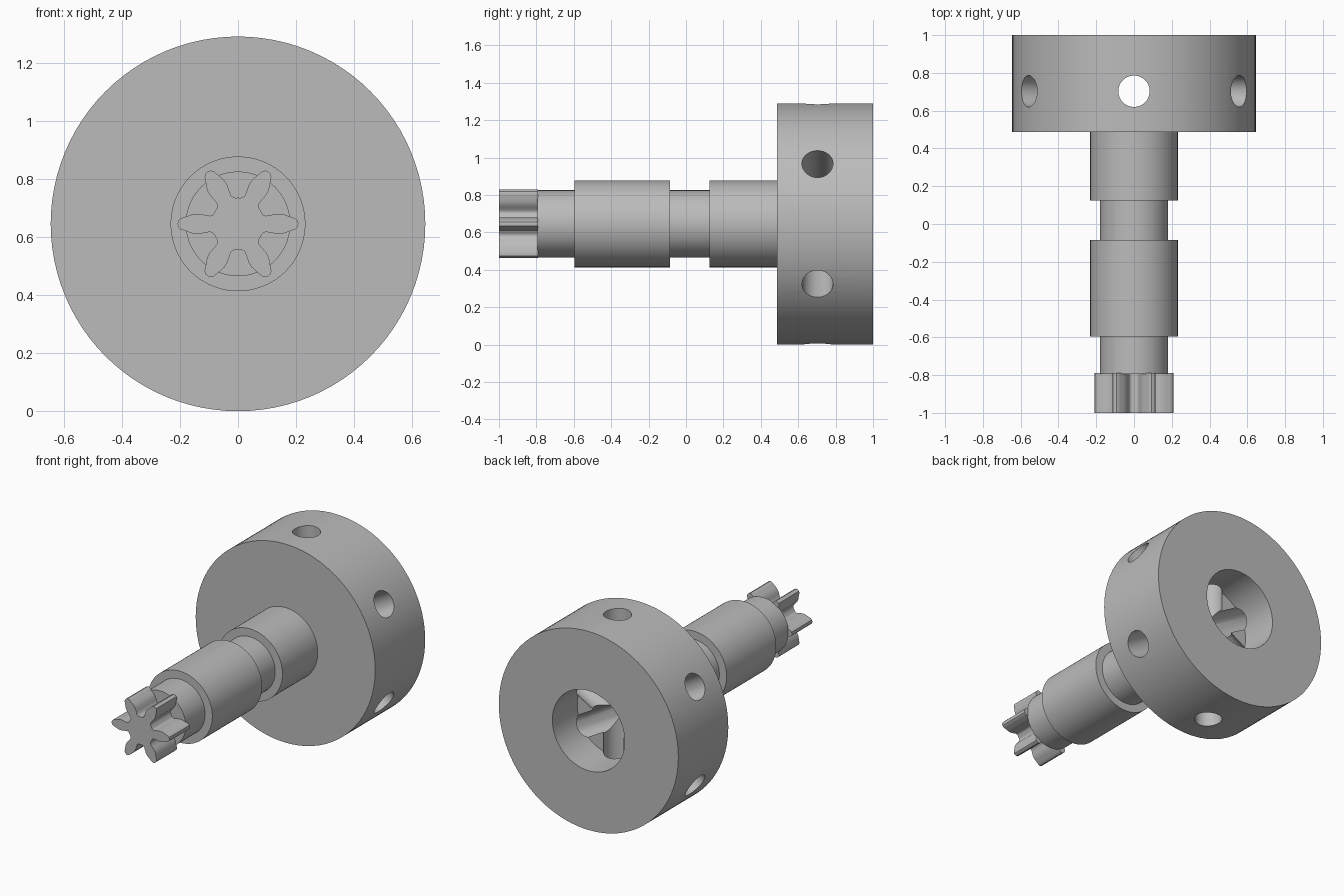
import bpy
import bmesh
from math import pi, radians, sin, cos
from mathutils import Matrix, Vector

if "Cube" in bpy.data.objects:
    bpy.data.objects.remove(bpy.data.objects["Cube"], do_unlink=True)

AXIS_Z = 0.645  # height of the shaft axis

steel = bpy.data.materials.new("plain_grey")
steel.use_nodes = True
GREY = (0.5, 0.5, 0.5, 1)
steel.diffuse_color = GREY
steel.node_tree.nodes["Principled BSDF"].inputs["Base Color"].default_value = GREY


def make_object(name, bm):
    bmesh.ops.recalc_face_normals(bm, faces=bm.faces[:])
    mesh = bpy.data.meshes.new(name)
    bm.to_mesh(mesh)
    bm.free()
    mesh.materials.append(steel)
    obj = bpy.data.objects.new(name, mesh)
    obj.location.z = AXIS_Z
    bpy.context.collection.objects.link(obj)
    return obj


def activate(obj):
    bpy.ops.object.select_all(action='DESELECT')
    obj.select_set(True)
    bpy.context.view_layer.objects.active = obj


def smooth(obj):
    activate(obj)
    bpy.ops.object.shade_smooth_by_angle(angle=radians(32))


def lathe(name, profile, steps=96):
    """Spin a (radius, y) profile round the y axis."""
    bm = bmesh.new()
    verts = [bm.verts.new((r, y, 0)) for r, y in profile]
    edges = [bm.edges.new(pair) for pair in zip(verts, verts[1:])]
    bmesh.ops.spin(bm, geom=verts + edges, cent=(0, 0, 0), axis=(0, 1, 0),
                   angle=2 * pi, steps=steps, use_merge=False)
    bmesh.ops.remove_doubles(bm, verts=bm.verts[:], dist=1e-5)
    return make_object(name, bm)


# Flange with a blind bore in its back face
flange = lathe("flange", [(0, 0.487), (0.645, 0.487), (0.645, 1),
                          (0.26, 1), (0.26, 0.745), (0, 0.745)])

# Three cross drillings through the flange, giving six radial holes
for i in range(3):
    bm = bmesh.new()
    turn = Matrix.Rotation(i * pi / 3, 4, 'Y')
    bmesh.ops.create_cone(bm, cap_ends=True, segments=48, radius1=0.083,
                          radius2=0.083, depth=1.6,
                          matrix=Matrix.Translation((0, 0.703, 0)) @ turn)
    drill = make_object("drill_cutter", bm)
    drill.hide_render = True
    cut = flange.modifiers.new("drilling", 'BOOLEAN')
    cut.operation = 'DIFFERENCE'
    cut.solver = 'EXACT'
    cut.object = drill
    activate(flange)
    bpy.ops.object.modifier_apply(modifier=cut.name)
    bpy.data.objects.remove(drill, do_unlink=True)
smooth(flange)

# Stepped shaft
smooth(lathe("shaft", [(0, 0.5), (0.232, 0.5), (0.232, 0.125), (0.18, 0.125),
                       (0.18, -0.085), (0.232, -0.085), (0.232, -0.595),
                       (0.18, -0.595), (0.18, -0.795), (0, -0.795)]))

# Six-tooth pinion: half a tooth space as (degrees, radius), mirrored and repeated
half = [(0, 0.09), (5, 0.09), (10, 0.092), (14, 0.1), (15, 0.12), (15.5, 0.138),
        (17.5, 0.157), (20.5, 0.172), (23, 0.187), (24.5, 0.198),
        (27, 0.206), (30, 0.208)]
space = [(-a, r) for a, r in reversed(half[1:-1])] + half
bm = bmesh.new()
ring = []
for tooth in range(6):
    for a, r in space:
        t = radians(90 + tooth * 60 + a)
        ring.append(bm.verts.new((r * cos(t), -1, r * sin(t))))
face = bm.faces.new(ring)
solid = bmesh.ops.extrude_face_region(bm, geom=[face])
bmesh.ops.translate(bm, vec=Vector((0, 0.21, 0)),
                    verts=[v for v in solid["geom"] if isinstance(v, bmesh.types.BMVert)])
smooth(make_object("pinion", bm))
